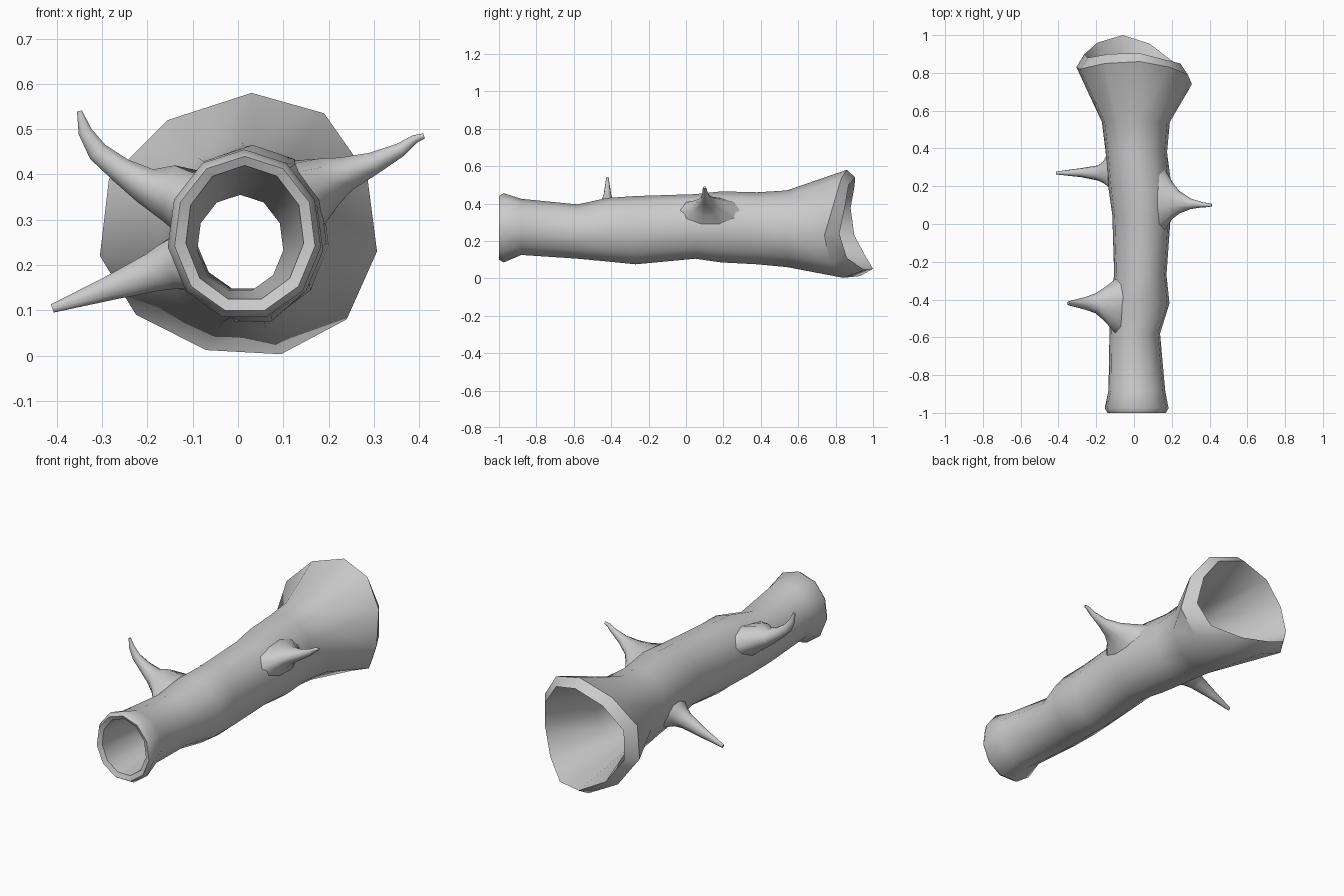
import bpy, bmesh, math
from mathutils import Vector
from mathutils.bvhtree import BVHTree

if "Cube" in bpy.data.objects:
    bpy.data.objects.remove(bpy.data.objects["Cube"])

SIDES = 11


def ring(y, x0, x1, z0, z1):
    """Eleven-sided section stretched to the given bounds."""
    a = [math.pi / 2 - 2 * math.pi * i / SIDES for i in range(SIDES)]
    lo = min(math.sin(t) for t in a)
    mx = max(math.cos(t) for t in a)
    return [Vector(((x0 + x1) / 2 + (x1 - x0) / 2 * math.cos(t) / mx, y,
                    z0 + (z1 - z0) * (math.sin(t) - lo) / (1 - lo))) for t in a]


def skin(name, rings, loop=False, cap=False, angle=50):
    bm = bmesh.new()
    vs = [[bm.verts.new(p) for p in r] for r in rings]
    n = len(rings[0])
    pairs = list(zip(vs, vs[1:])) + ([(vs[-1], vs[0])] if loop else [])
    for a, b in pairs:
        for i in range(n):
            j = (i + 1) % n
            bm.faces.new((a[i], a[j], b[j], b[i]))
    if cap:
        bm.faces.new(vs[-1])
    bmesh.ops.recalc_face_normals(bm, faces=bm.faces)
    me = bpy.data.meshes.new(name)
    bm.to_mesh(me)
    tree = BVHTree.FromBMesh(bm)
    bm.free()
    ob = bpy.data.objects.new(name, me)
    bpy.context.collection.objects.link(ob)
    bpy.ops.object.select_all(action='DESELECT')
    bpy.context.view_layer.objects.active = ob
    ob.select_set(True)
    bpy.ops.object.shade_smooth_by_angle(angle=math.radians(angle))
    return ob, tree


# Bark: front lip back to the flared end
outer = [ring(*r) for r in [
    (-1.00, -0.14, 0.17, 0.10, 0.44),
    (-0.975, -0.155, 0.183, 0.085, 0.455),
    (-0.88, -0.135, 0.165, 0.125, 0.425),
    (-0.58, -0.13, 0.138, 0.105, 0.395),
    (-0.42, -0.13, 0.188, 0.09, 0.43),
    (-0.27, -0.105, 0.172, 0.075, 0.44),
    (0.05, -0.115, 0.195, 0.105, 0.45),
    (0.19, -0.135, 0.20, 0.085, 0.465),
    (0.38, -0.15, 0.175, 0.075, 0.46),
    (0.54, -0.17, 0.19, 0.06, 0.47)]]

# Broken, uneven rim at the back
rim_xz = [(.03, .58), (.19, .535), (.285, .40), (.307, .23), (.24, .08), (.095, .003),
          (-.07, .012), (-.225, .09), (-.305, .22), (-.285, .39), (-.155, .52)]
rim_y = [.86, .83, .79, .74, .77, .84, .93, .90, .83, .82, .85]
lip_y = [.905, .87, .85, .82, .86, .955, 1.0, .96, .90, .88, .90]
rim = [Vector((x, y, z)) for (x, z), y in zip(rim_xz, rim_y)]
lip = [Vector((x * .86, y, .29 + (z - .29) * .86)) for (x, z), y in zip(rim_xz, lip_y)]

# Hollow inside, back to front
inner = [ring(*r) for r in [
    (0.55, -0.125, 0.145, 0.105, 0.42),
    (0.10, -0.09, 0.125, 0.148, 0.38),
    (-0.58, -0.09, 0.10, 0.145, 0.355),
    (-0.99, -0.115, 0.145, 0.125, 0.42)]]
log, tree = skin("hollow_log", outer + [rim, lip] + inner, loop=True)


def branch(name, stations, n=10):
    """Tapered stub; stations are (centre, half-width along log, half-width across)."""
    rings = []
    pts = [Vector(s[0]) for s in stations]
    for k, (c, wy, wz) in enumerate(stations):
        d = pts[min(k + 1, len(pts) - 1)] - pts[max(k - 1, 0)]
        d.y = 0
        d.normalize()
        up = Vector((-d.z, 0, d.x))
        r = [pts[k] + Vector((0, wy * math.cos(t), 0)) + up * wz * math.sin(t)
             for t in (2 * math.pi * i / n for i in range(n))]
        if k == 0:  # the flared root lies on the bark
            r = [q - nrm * 0.006 for q, nrm, _, _ in (tree.find_nearest(p) for p in r)]
        rings.append(r)
    return skin(name, rings, cap=True, angle=60)


branch("upper_left_branch", [
    ((-.125, -.43, .355), .15, .10), ((-.155, -.425, .36), .09, .065),
    ((-.205, -.42, .375), .052, .042), ((-.26, -.42, .41), .033, .03),
    ((-.31, -.42, .45), .02, .024), ((-.338, -.42, .495), .013, .016),
    ((-.35, -.42, .54), .006, .006)])
branch("lower_left_branch", [
    ((-.135, .28, .205), .11, .08), ((-.155, .275, .196), .062, .055),
    ((-.19, .27, .183), .04, .045), ((-.28, .272, .15), .024, .029),
    ((-.41, .27, .104), .008, .010)])
branch("right_branch", [
    ((.165, .13, .365), .17, .095), ((.20, .125, .385), .10, .058),
    ((.24, .115, .402), .06, .04), ((.30, .107, .425), .028, .026),
    ((.36, .102, .455), .014, .016), ((.39, .10, .478), .011, .010),
    ((.411, .10, .485), .007, .006)])
